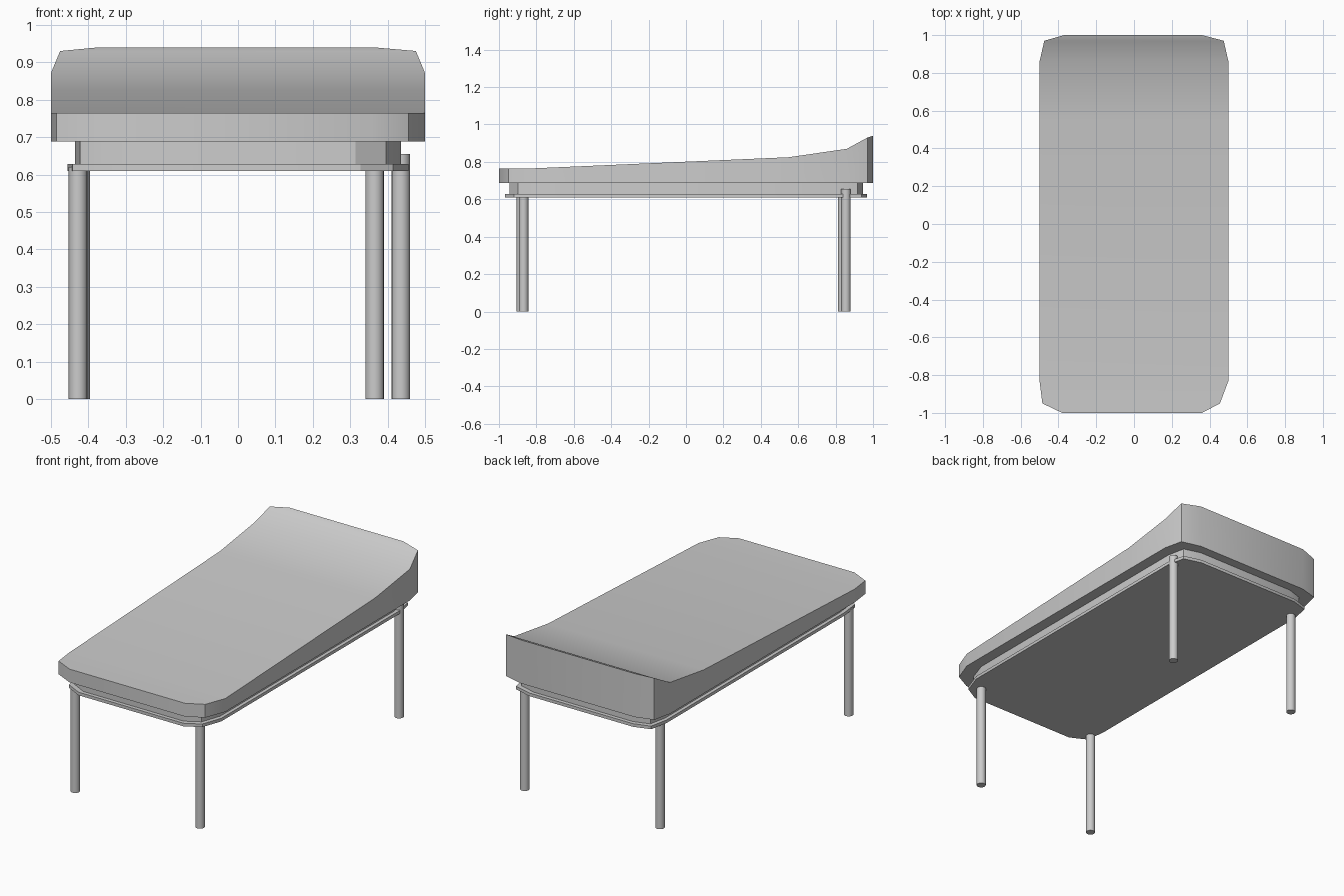
import bpy
import bmesh

if "Cube" in bpy.data.objects:
    bpy.data.objects.remove(bpy.data.objects["Cube"])

# Rows across the bed: y, left x, right x, top height
ROWS = [
    (-1.00, -0.38, 0.36, 0.765),
    (-0.95, -0.485, 0.455, 0.765),
    (-0.83, -0.50, 0.50, 0.765),
    (0.55, -0.50, 0.50, 0.825),
    (0.86, -0.50, 0.50, 0.87),
    (0.97, -0.475, 0.475, 0.93),
    (1.00, -0.37, 0.36, 0.94),
]


def row_solid(name, rows, bottom, angle):
    """Closed solid lofted along y from rows, with a flat underside."""
    bm = bmesh.new()
    loops = []
    for y, left, right, top in rows:
        loops.append([bm.verts.new(p) for p in (
            (left, y, bottom), (right, y, bottom),
            (right, y, top), (left, y, top))])
    for a, b in zip(loops, loops[1:]):
        for i in range(4):
            j = (i + 1) % 4
            bm.faces.new((a[i], a[j], b[j], b[i]))
    bm.faces.new(loops[0])
    bm.faces.new(loops[-1])
    bmesh.ops.recalc_face_normals(bm, faces=bm.faces[:])
    mesh = bpy.data.meshes.new(name)
    bm.to_mesh(mesh)
    bm.free()
    obj = bpy.data.objects.new(name, mesh)
    bpy.context.collection.objects.link(obj)
    smooth(obj, angle)
    return obj


def smooth(obj, angle):
    bpy.ops.object.select_all(action='DESELECT')
    obj.select_set(True)
    bpy.context.view_layer.objects.active = obj
    bpy.ops.object.shade_smooth_by_angle(angle=angle)


def scaled_rows(sx, sy, top):
    return [(y * sy, l * sx, r * sx, top) for y, l, r, _ in ROWS]


# Mattress with the raised head end
row_solid("mattress", ROWS, 0.688, 0.5)

# Recessed frame and the thin projecting tray below it
row_solid("bed_frame", scaled_rows(0.87, 0.945, 0.69), 0.615, 0.5)
row_solid("bed_tray", scaled_rows(0.91, 0.967, 0.628), 0.61, 0.5)

# Round legs; the back right one rises outside the tray edge
LEGS = {
    "front_right_leg": (0.365, -0.868, 0.62),
    "front_left_leg": (-0.427, -0.88, 0.62),
    "back_left_leg": (-0.42, 0.837, 0.62),
    "back_right_leg": (0.435, 0.855, 0.655),
}
for name, (x, y, top) in LEGS.items():
    bpy.ops.mesh.primitive_cylinder_add(
        vertices=16, radius=0.025, depth=top, location=(x, y, top / 2))
    leg = bpy.context.object
    leg.name = name
    smooth(leg, 0.6)
